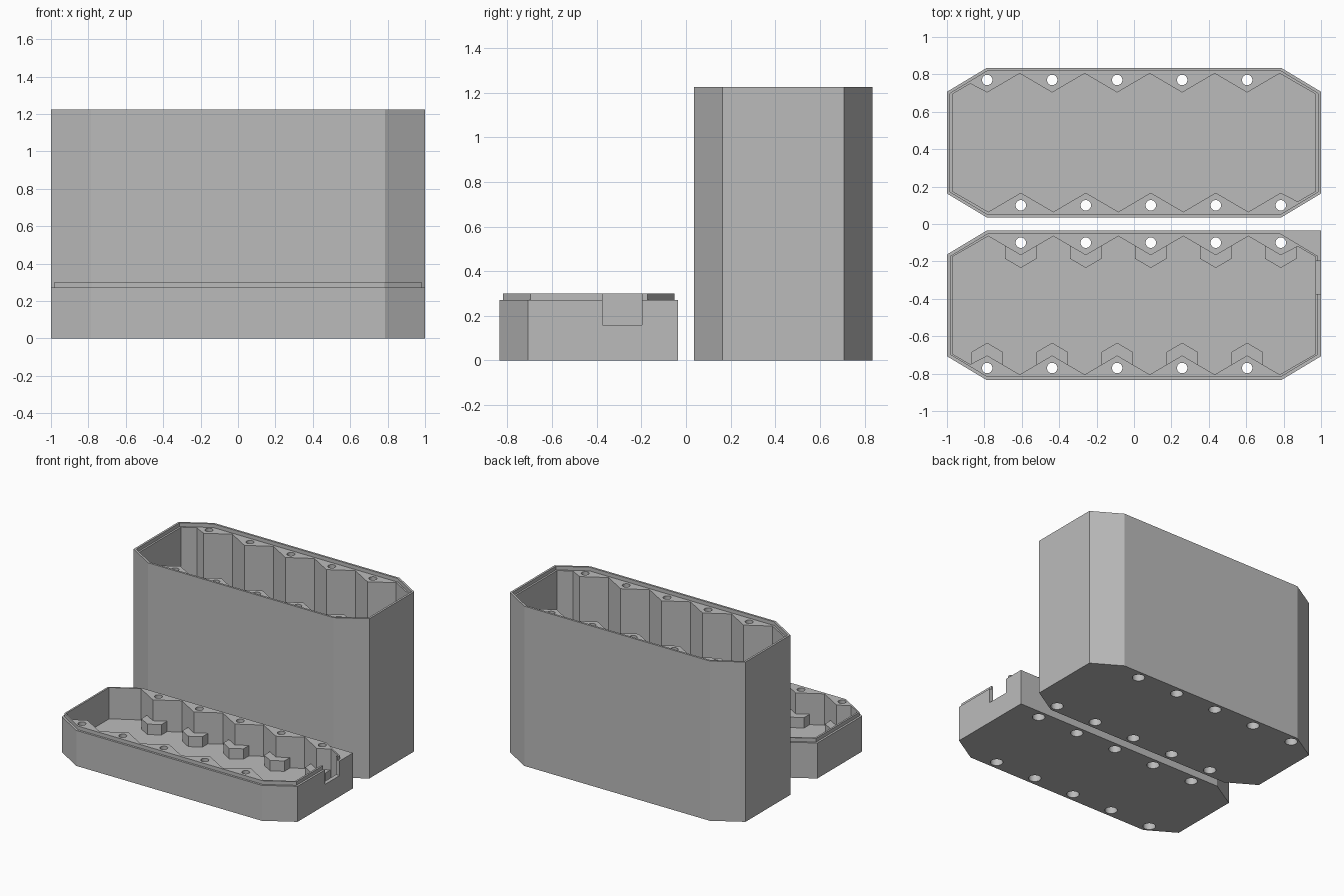
import bpy, bmesh, math
from mathutils import Matrix

if "Cube" in bpy.data.objects:
    bpy.data.objects.remove(bpy.data.objects["Cube"])

grey = bpy.data.materials.new("plain_grey")
grey.use_nodes = True
grey.diffuse_color = (0.5, 0.5, 0.5, 1)
grey.node_tree.nodes["Principled BSDF"].inputs["Base Color"].default_value = (0.5, 0.5, 0.5, 1)

PITCH, FIRST = 0.3475, -0.785
HOLE_Y, CENTRE_Y = 0.335, 0.435
RIM = 0.016


def make_object(name, bm):
    bmesh.ops.recalc_face_normals(bm, faces=bm.faces)
    mesh = bpy.data.meshes.new(name)
    bm.to_mesh(mesh)
    bm.free()
    mesh.materials.append(grey)
    obj = bpy.data.objects.new(name, mesh)
    bpy.context.collection.objects.link(obj)
    return obj


def add_prism(bm, outline, z0, z1):
    face = bm.faces.new([bm.verts.new((x, y, z0)) for x, y in outline])
    top = bmesh.ops.extrude_face_region(bm, geom=[face])["geom"]
    verts = [v for v in top if isinstance(v, bmesh.types.BMVert)]
    bmesh.ops.translate(bm, verts=verts, vec=(0, 0, z1 - z0))


def prisms(name, outlines, z0, z1):
    bm = bmesh.new()
    for outline in outlines:
        add_prism(bm, outline, z0, z1)
    return make_object(name, bm)


def combine(target, tool, operation):
    mod = target.modifiers.new(operation.lower(), "BOOLEAN")
    mod.operation, mod.solver, mod.object = operation, "EXACT", tool
    bpy.context.view_layer.objects.active = target
    bpy.ops.object.modifier_apply(modifier=mod.name)
    bpy.data.objects.remove(tool)


def octagon(inset=0.0):
    # long outline with clipped corners, anticlockwise
    x, y = 1 - inset, 0.4 - inset
    cx, cy = 0.787 - inset * 0.27, 0.272 - inset * 0.58
    return [(cx, y), (-cx, y), (-x, cy), (-x, -cy), (-cx, -y), (cx, -y), (x, -cy), (x, cy)]


def place(outline, side):
    # side 1 is the back part, side -1 the mirrored front part
    return [(x, side * (y + CENTRE_Y)) for x, y in outline]


def cavity():
    # zigzag wall that bulges around every bolt hole
    half = [(-0.97, 0.26), (-0.875, 0.315)]
    for k in range(5):
        x = FIRST + k * PITCH
        half += [(x, 0.268), (x + PITCH / 2, 0.37)]
    half.append((0.97, 0.26))
    return half + [(-x, -y) for x, y in half]


def hole_centres():
    row = [(FIRST + k * PITCH, HOLE_Y) for k in range(5)]
    return row + [(-x, -y) for x, y in row]


def drill(target, side, height):
    # bolt holes with wider counterbores underneath
    for radius, top in ((0.028, height + 0.1), (0.044, 0.1)):
        bm = bmesh.new()
        for x, y in place(hole_centres(), side):
            bmesh.ops.create_cone(bm, cap_ends=True, segments=24, radius1=radius, radius2=radius,
                                  depth=top + 0.1,
                                  matrix=Matrix.Translation((x, y, (top - 0.1) / 2)))
        combine(target, make_object("drill", bm), "DIFFERENCE")


# Tall box with a recessed ledge inside the rim
box = prisms("tall_box", [place(octagon(), 1)], 0, 1.225)
combine(box, prisms("rim_cut", [place(octagon(RIM), 1)], 1.197, 1.3), "DIFFERENCE")
combine(box, prisms("box_cavity", [place(cavity(), 1)], 0.06, 1.3), "DIFFERENCE")
drill(box, 1, 1.225)

# Shallow tray with one square corner and a raised lip
tray_outline = octagon()[:-1]
tray_outline[-1:] = [(1, 0.272), (1, -0.4)]
tray_outline = [(-0.787, 0.4), (-1, 0.272), (-1, -0.272), (-0.787, -0.4),
                (1, -0.4), (1, 0.272), (0.787, 0.4)]
tray = prisms("tray", [place(tray_outline, -1)], 0, 0.272)
combine(tray, prisms("lip", [place(octagon(RIM), -1)], 0.1, 0.3), "UNION")
combine(tray, prisms("tray_cavity", [place(cavity(), -1)], 0.06, 0.4), "DIFFERENCE")

# Low bosses at the foot of each bolt column
posts = []
for x, y in hole_centres():
    s = 1 if y > 0 else -1
    post = [(-0.085, 0), (-0.085, -0.085), (0, -0.135), (0.085, -0.085), (0.085, 0)]
    posts.append(place([(x + px, y + s * py) for px, py in post], -1))
combine(tray, prisms("bosses", posts, 0.03, 0.14), "UNION")
drill(tray, -1, 0.3)

# Cable notch through the end wall
notch = [(0.95, -0.375), (1.1, -0.375), (1.1, -0.197), (0.95, -0.197)]
combine(tray, prisms("notch", [notch], 0.16, 0.4), "DIFFERENCE")

# Smooth only the round bores
for obj in (box, tray):
    bpy.ops.object.select_all(action="DESELECT")
    obj.select_set(True)
    bpy.context.view_layer.objects.active = obj
    bpy.ops.object.shade_smooth_by_angle(angle=math.radians(20))
